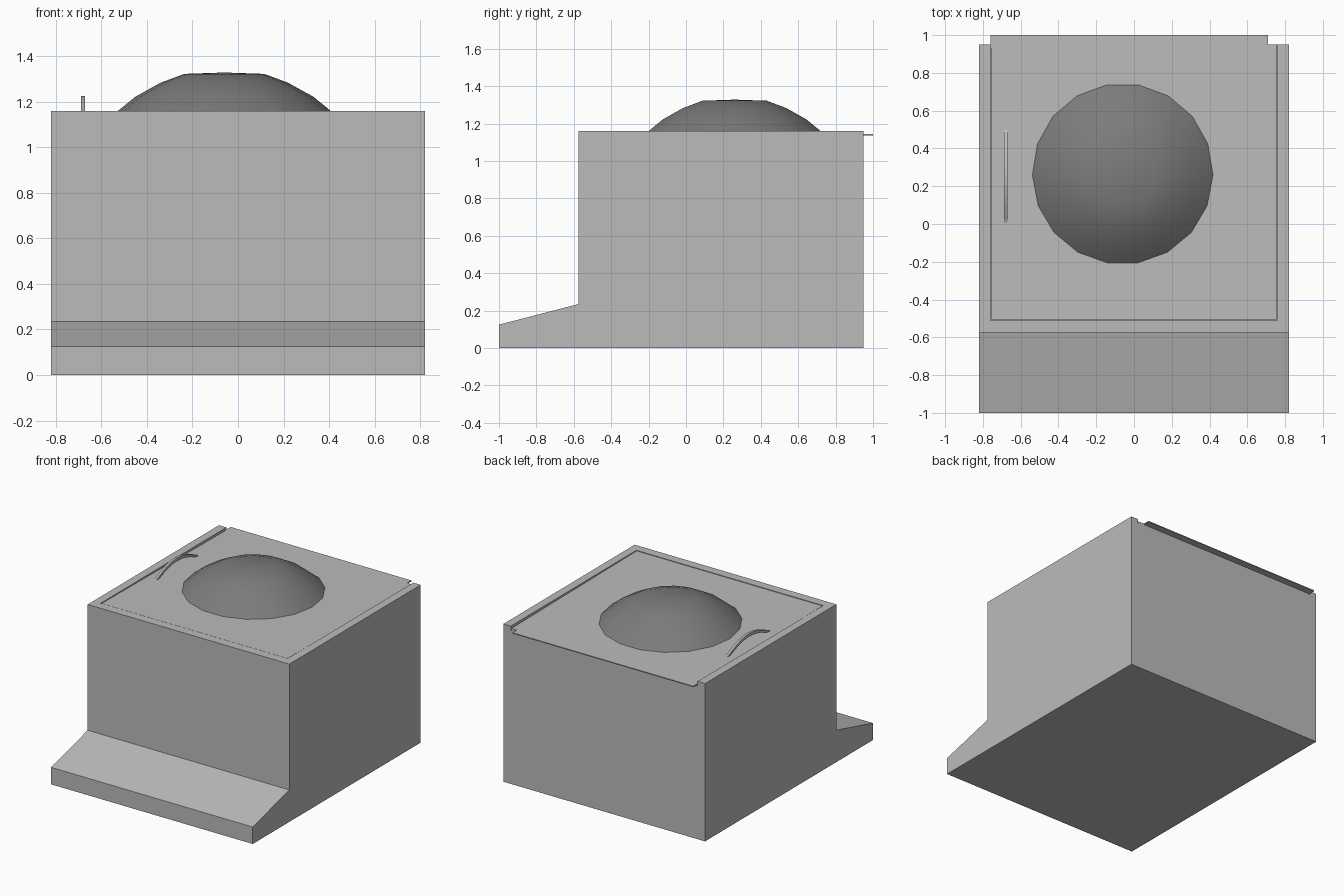
import bpy, bmesh, math

cube = bpy.data.objects.get("Cube")
if cube:
    bpy.data.objects.remove(cube, do_unlink=True)


def material(name, v):
    m = bpy.data.materials.new(name)
    m.use_nodes = True
    m.diffuse_color = (v, v, v, 1)
    m.node_tree.nodes["Principled BSDF"].inputs["Base Color"].default_value = (v, v, v, 1)
    return m


grey = material("light grey", 0.5)
dark = material("dark grey", 0.2)


def finish(name, bm, mat, smooth=False):
    bmesh.ops.recalc_face_normals(bm, faces=bm.faces)
    me = bpy.data.meshes.new(name)
    bm.to_mesh(me)
    bm.free()
    me.materials.append(mat)
    ob = bpy.data.objects.new(name, me)
    bpy.context.collection.objects.link(ob)
    if smooth:
        bpy.ops.object.select_all(action='DESELECT')
        ob.select_set(True)
        bpy.context.view_layer.objects.active = ob
        bpy.ops.object.shade_smooth_by_angle(angle=math.radians(40))
    return ob


def side_profile(name, pts, x0, x1, mat):
    """Extrude a (y, z) outline from x0 to x1."""
    bm = bmesh.new()
    face = bm.faces.new([bm.verts.new((x0, y, z)) for y, z in pts])
    ext = bmesh.ops.extrude_face_region(bm, geom=[face])["geom"]
    verts = [v for v in ext if isinstance(v, bmesh.types.BMVert)]
    bmesh.ops.translate(bm, verts=verts, vec=(x1 - x0, 0, 0))
    return finish(name, bm, mat)


W, RAIL, FRONT, BACK, TOP = 0.82, 0.76, -0.575, 0.95, 1.16

# Body with sloping toe; a shallow channel in its top is open at the back
body = side_profile("body", [(-1, 0), (BACK, 0), (BACK, TOP), (FRONT, TOP),
                             (FRONT, 0.235), (-1, 0.125)], -W, W, grey)
channel = side_profile("channel_cutter", [(-0.51, 1.15), (1.1, 1.125), (1.1, 1.3), (-0.51, 1.3)],
                       -RAIL, RAIL, grey)
channel.hide_render = True
channel.hide_viewport = True
cut = body.modifiers.new("channel", 'BOOLEAN')
cut.operation = 'DIFFERENCE'
cut.solver = 'EXACT'
cut.object = channel

# Sliding lid, sinking slightly to the back, with an overhanging tab
side_profile("lid", [(-0.505, 1.146), (BACK, 1.124), (BACK, 1.144), (-0.505, 1.158)],
             -0.755, 0.755, grey)
side_profile("lid_tab", [(BACK - 0.02, 1.137), (1, 1.137), (1, 1.144), (BACK - 0.02, 1.144)],
             -RAIL, 0.71, grey)

# Dome: stacked rings closed by a nearly flat cap
SIDES = 18
bm = bmesh.new()
rings = []
for r, z in [(0.485, 1.145), (0.39, 1.222), (0.28, 1.283), (0.175, 1.322)]:
    rings.append([bm.verts.new((-0.06 + r * math.cos(a), 0.26 + r * math.sin(a), z))
                  for a in (2 * math.pi * i / SIDES for i in range(SIDES))])
for low, high in zip(rings, rings[1:]):
    for i in range(SIDES):
        j = (i + 1) % SIDES
        bm.faces.new((low[i], low[j], high[j], high[i]))
tip = bm.verts.new((-0.06, 0.26, 1.328))
for i in range(SIDES):
    bm.faces.new((rings[-1][i], rings[-1][(i + 1) % SIDES], tip))
finish("dome", bm, dark, smooth=True)

# Crescent handle
N = 10
arc = [i / N for i in range(N + 1)]
outer = [(0.5 * t, 1.15 + 0.075 * math.sin(math.pi * t)) for t in arc]
inner = [(0.02 + 0.46 * t, 1.145 + 0.058 * math.sin(math.pi * t)) for t in reversed(arc)]
side_profile("handle", outer + inner, -0.689, -0.671, grey)
